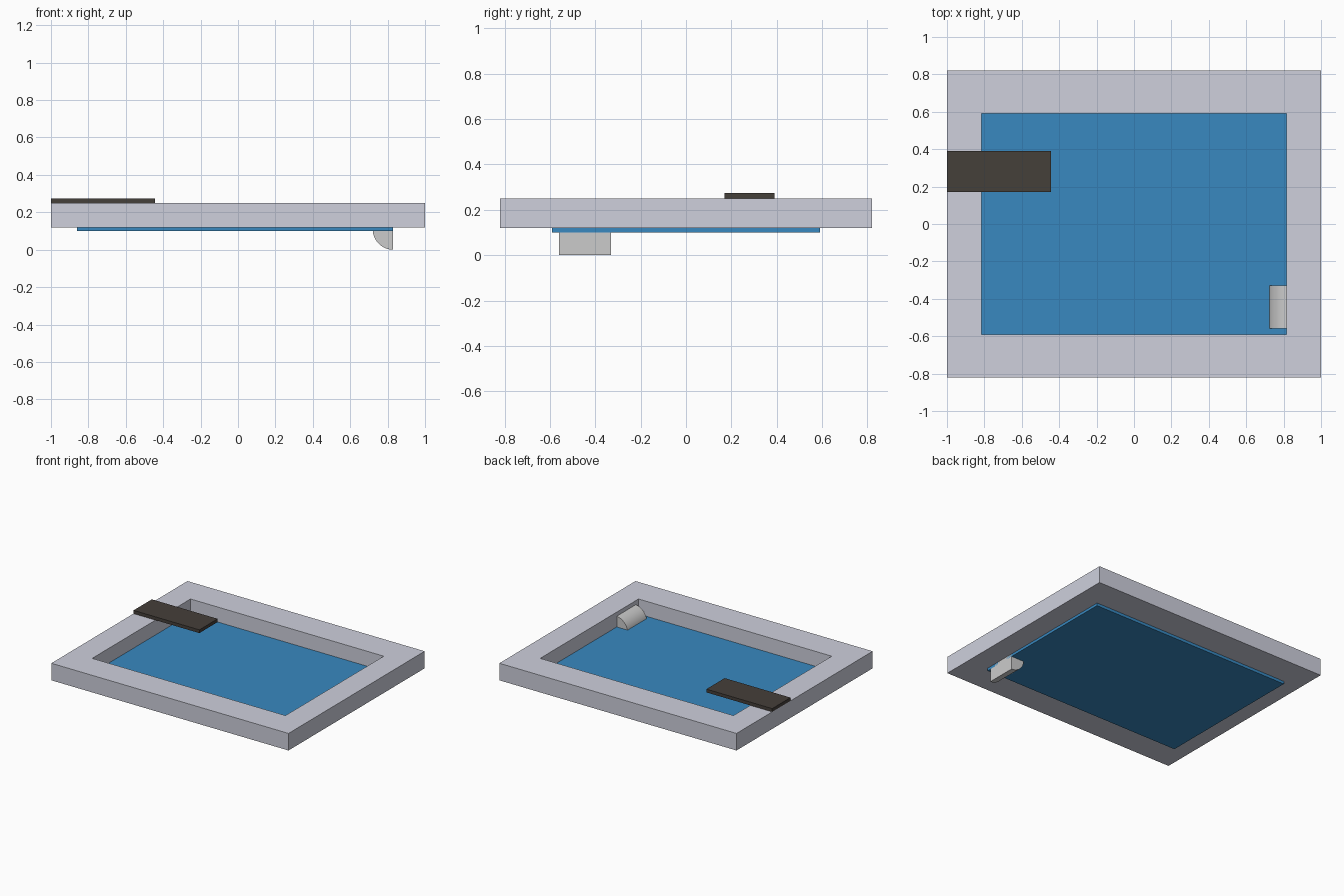
import bpy, bmesh
from math import pi, sin, cos, radians

if "Cube" in bpy.data.objects:
    bpy.data.objects.remove(bpy.data.objects["Cube"])


def material(name, rgb):
    m = bpy.data.materials.new(name)
    m.diffuse_color = (*rgb, 1)
    m.use_nodes = True
    m.node_tree.nodes["Principled BSDF"].inputs["Base Color"].default_value = m.diffuse_color
    return m


def add_object(name, bm, mat=None):
    bmesh.ops.recalc_face_normals(bm, faces=bm.faces)
    mesh = bpy.data.meshes.new(name)
    bm.to_mesh(mesh)
    bm.free()
    ob = bpy.data.objects.new(name, mesh)
    bpy.context.collection.objects.link(ob)
    if mat:
        mesh.materials.append(mat)
    return ob


def box(name, x, y, z, mat):
    bm = bmesh.new()
    for v in bmesh.ops.create_cube(bm, size=1)["verts"]:
        v.co = [(a + b) / 2 + c * (b - a) for c, (a, b) in zip(v.co, (x, y, z))]
    return add_object(name, bm, mat)


def extrude_face(bm, face, vec):
    geom = bmesh.ops.extrude_face_region(bm, geom=[face])["geom"]
    verts = [g for g in geom if isinstance(g, bmesh.types.BMVert)]
    bmesh.ops.translate(bm, verts=verts, vec=vec)


stone = material("pale_stone", (0.62, 0.63, 0.72))
blue = material("water_blue", (0.04, 0.25, 0.53))
dark = material("dark_board", (0.06, 0.05, 0.042))

# Pool surround: rectangular ring with an open centre
bm = bmesh.new()
corners = [(-1, -1), (1, -1), (1, 1), (-1, 1)]
rings = [[bm.verts.new((sx * w, sy * d, z)) for sx, sy in corners]
         for w, d, z in ((1, .82, .12), (1, .82, .25), (.815, .592, .25), (.815, .592, .12))]
for a, b in zip(rings, rings[1:] + rings[:1]):
    for i in range(4):
        j = (i + 1) % 4
        bm.faces.new((a[i], a[j], b[j], b[i]))
add_object("pool_surround", bm, stone)

# Water slab and diving board
box("water", (-.86, .83), (-.59, .59), (.10, .137), blue)
box("diving_board", (-1, -.445), (.17, .39), (.25, .275), dark)

# Half-round step, flat side against the wall
bm = bmesh.new()
n, r = 24, .11
arc = [bm.verts.new((.83 - r * sin(pi * i / n), -.56, .11 + r * cos(pi * i / n)))
       for i in range(n + 1)]
extrude_face(bm, bm.faces.new(arc), (0, .23, 0))
step = add_object("half_round_step", bm)
bpy.context.view_layer.objects.active = step
step.select_set(True)
bpy.ops.object.shade_smooth_by_angle(angle=radians(30))
